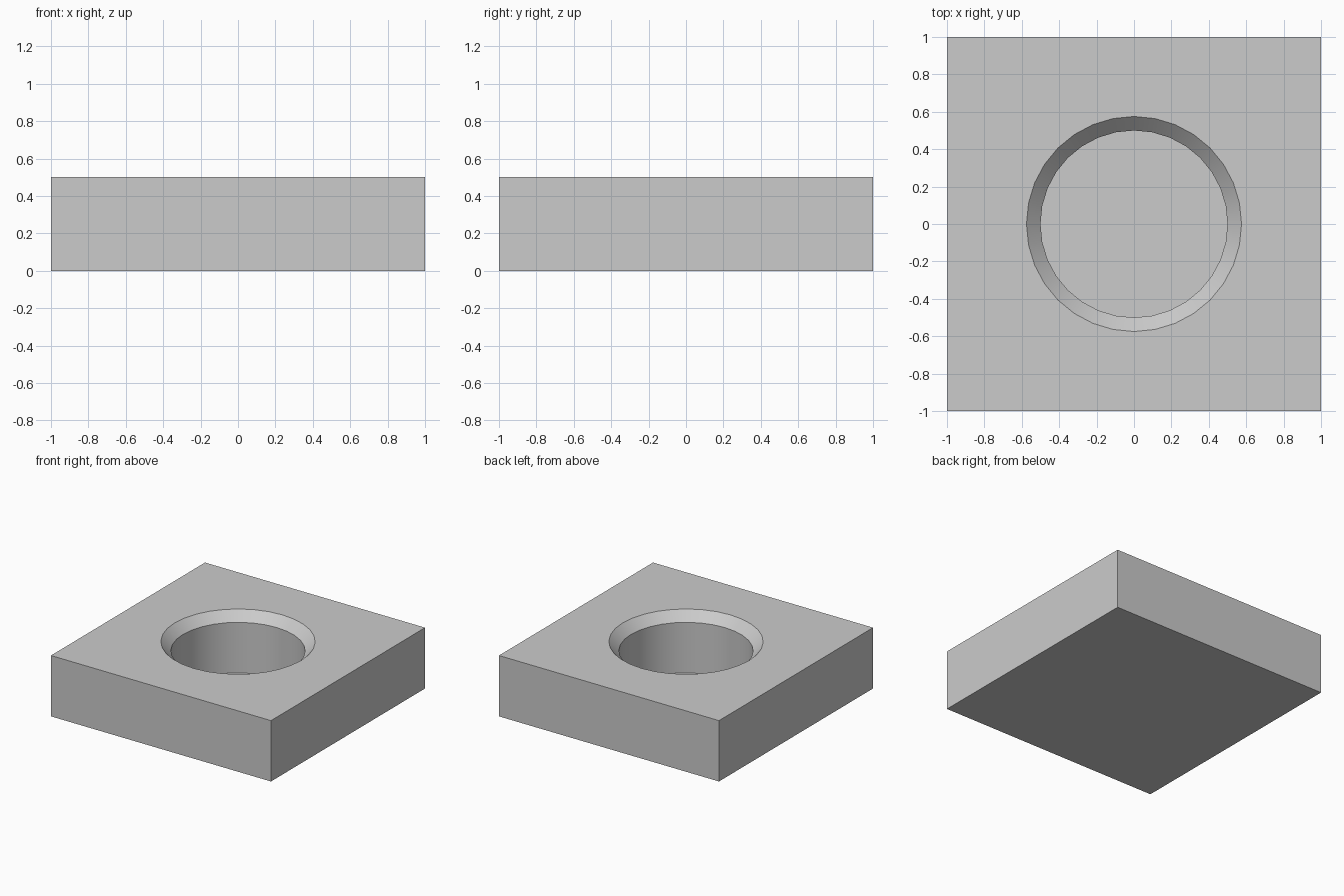
import bpy, bmesh, math

if "Cube" in bpy.data.objects:
    bpy.data.objects.remove(bpy.data.objects["Cube"])

N = 32
bm = bmesh.new()


def ring(radius, z):
    return [bm.verts.new((radius * math.cos(2 * math.pi * i / N),
                          radius * math.sin(2 * math.pi * i / N), z)) for i in range(N)]


def square(z):
    return [bm.verts.new((x, y, z)) for x, y in ((1, 1), (-1, 1), (-1, -1), (1, -1))]


# Outer block: base and four walls
low, high = square(0), square(0.5)
bm.faces.new(low[::-1])
for i in range(4):
    j = (i + 1) % 4
    bm.faces.new((low[i], low[j], high[j], high[i]))

# Blind round hole with chamfered rim
rings = [ring(0.575, 0.5), ring(0.5, 0.425), ring(0.5, 0.01)]
for a, b in zip(rings, rings[1:]):
    for i in range(N):
        j = (i + 1) % N
        bm.faces.new((a[i], a[j], b[j], b[i])).smooth = True
bm.faces.new(rings[-1])

# Top surface: fan each quadrant of the rim to its corner, then close the gaps
rim, q = rings[0], N // 4
for c in range(4):
    for i in range(c * q, (c + 1) * q):
        bm.faces.new((high[c], rim[(i + 1) % N], rim[i]))
    bm.faces.new((high[c], high[(c + 1) % 4], rim[((c + 1) * q) % N]))

bmesh.ops.recalc_face_normals(bm, faces=bm.faces)
mesh = bpy.data.meshes.new("block_with_round_hole")
bm.to_mesh(mesh)
bm.free()
block = bpy.data.objects.new("block_with_round_hole", mesh)
bpy.context.collection.objects.link(block)
bpy.context.view_layer.objects.active = block
block.select_set(True)
bpy.ops.object.shade_smooth_by_angle(angle=math.radians(30))
